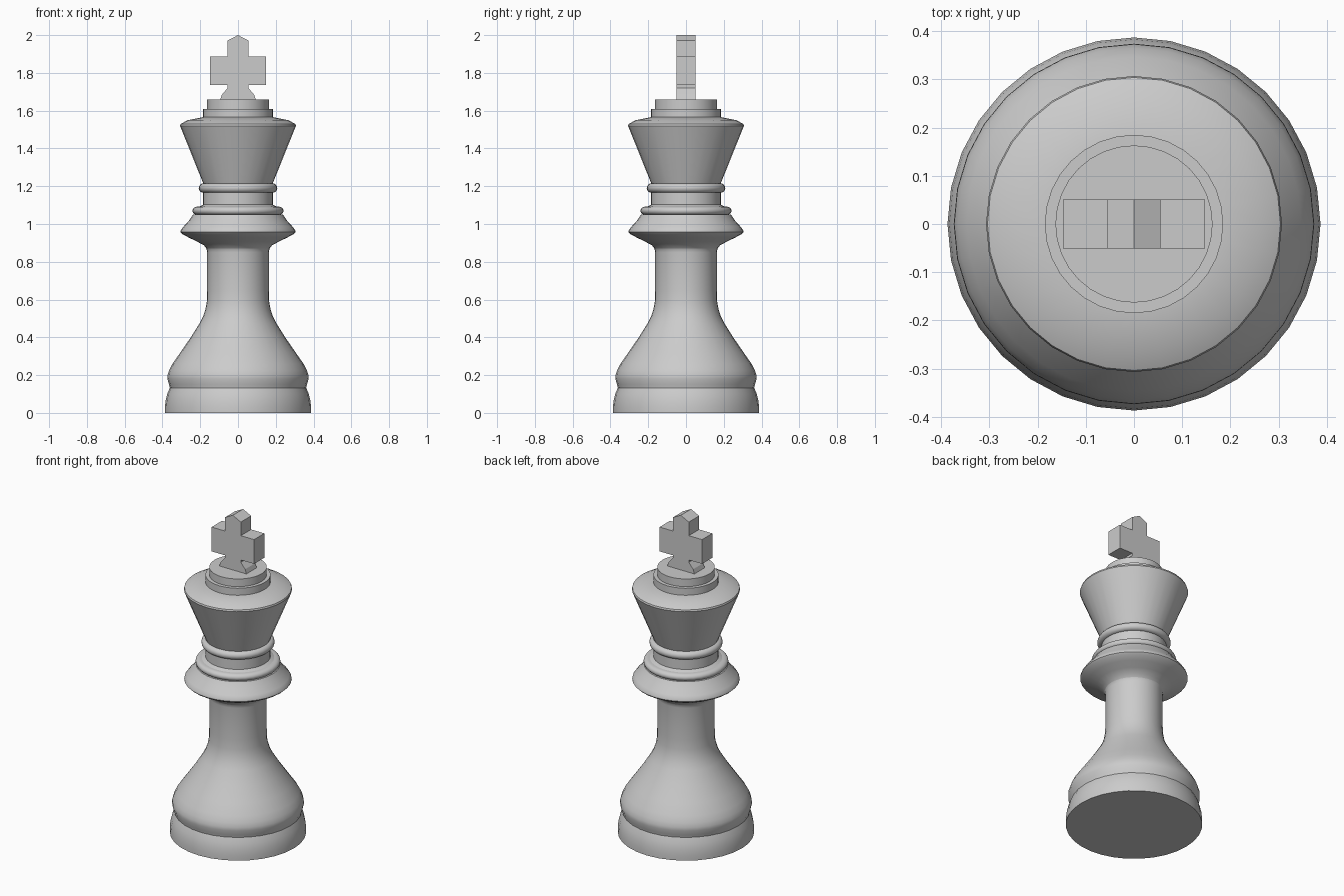
import bpy, bmesh
from math import pi, sin, cos, radians

if "Cube" in bpy.data.objects:
    bpy.data.objects.remove(bpy.data.objects["Cube"])

SIDES = 32


def finish(bm, name, smooth=True):
    bmesh.ops.recalc_face_normals(bm, faces=bm.faces[:])
    mesh = bpy.data.meshes.new(name)
    bm.to_mesh(mesh)
    bm.free()
    obj = bpy.data.objects.new(name, mesh)
    bpy.context.collection.objects.link(obj)
    if smooth:
        bpy.ops.object.select_all(action='DESELECT')
        obj.select_set(True)
        bpy.context.view_layer.objects.active = obj
        bpy.ops.object.shade_smooth_by_angle(angle=radians(35))
    return obj


def lathe(name, profile):
    """Spin (radius, height) points around z and cap both ends."""
    bm = bmesh.new()
    rings = [[bm.verts.new((r * cos(2 * pi * i / SIDES), r * sin(2 * pi * i / SIDES), z))
              for i in range(SIDES)] for r, z in profile]
    for a, b in zip(rings, rings[1:]):
        for i in range(SIDES):
            j = (i + 1) % SIDES
            bm.faces.new((a[i], a[j], b[j], b[i]))
    bm.faces.new(rings[0][::-1])
    bm.faces.new(rings[-1])
    return finish(bm, name)


def bead(r, z, bulge, half):
    """Half-round profile for a decorative ring."""
    return [(r + bulge * cos(t * pi / 8), z + half * sin(t * pi / 8)) for t in range(-4, 5)]


# Weighted foot, bell-shaped base and stem
lathe("base_and_stem", [
    (0.387, 0), (0.387, 0.03), (0.383, 0.065), (0.375, 0.1), (0.361, 0.133),
    (0.365, 0.15), (0.374, 0.18), (0.373, 0.2), (0.365, 0.225), (0.347, 0.26),
    (0.305, 0.32), (0.25, 0.4), (0.203, 0.475), (0.185, 0.51), (0.172, 0.55),
    (0.165, 0.59), (0.163, 0.65), (0.163, 0.85), (0.168, 0.875), (0.185, 0.892)])

# Wide flared collar
lathe("collar", [
    (0.163, 0.865), (0.18, 0.887), (0.215, 0.906), (0.26, 0.928), (0.295, 0.947),
    (0.305, 0.957), (0.303, 0.967), (0.29, 0.985), (0.26, 1.018), (0.238, 1.05)])

# Rings and neck
lathe("collar_ring", bead(0.215, 1.07, 0.026, 0.022))
lathe("neck", [(0.22, 1.085), (0.185, 1.102), (0.185, 1.175)])
lathe("neck_ring", bead(0.182, 1.19, 0.026, 0.025))

# Tapered head with a shallow domed rim
lathe("head", [(0.18, 1.205), (0.307, 1.52), (0.304, 1.53), (0.265, 1.55), (0.185, 1.566)])

# Stepped discs on the head
lathe("lower_disc", [(0.185, 1.56), (0.185, 1.61)])
lathe("upper_disc", [(0.163, 1.605), (0.163, 1.658)])

# Cross finial: mirrored half outline, extruded in depth
half = [(0.095, 1.655), (0.085, 1.685), (0.055, 1.72), (0.055, 1.735), (0.147, 1.735),
        (0.147, 1.887), (0.055, 1.887), (0.055, 1.972)]
outline = half + [(0, 2.0)] + [(-x, z) for x, z in reversed(half)]
bm = bmesh.new()
face = bm.faces.new([bm.verts.new((x, -0.051, z)) for x, z in outline])
ext = bmesh.ops.extrude_face_region(bm, geom=[face])
bmesh.ops.translate(bm, vec=(0, 0.102, 0),
                    verts=[g for g in ext["geom"] if isinstance(g, bmesh.types.BMVert)])
finish(bm, "cross_finial", smooth=False)
